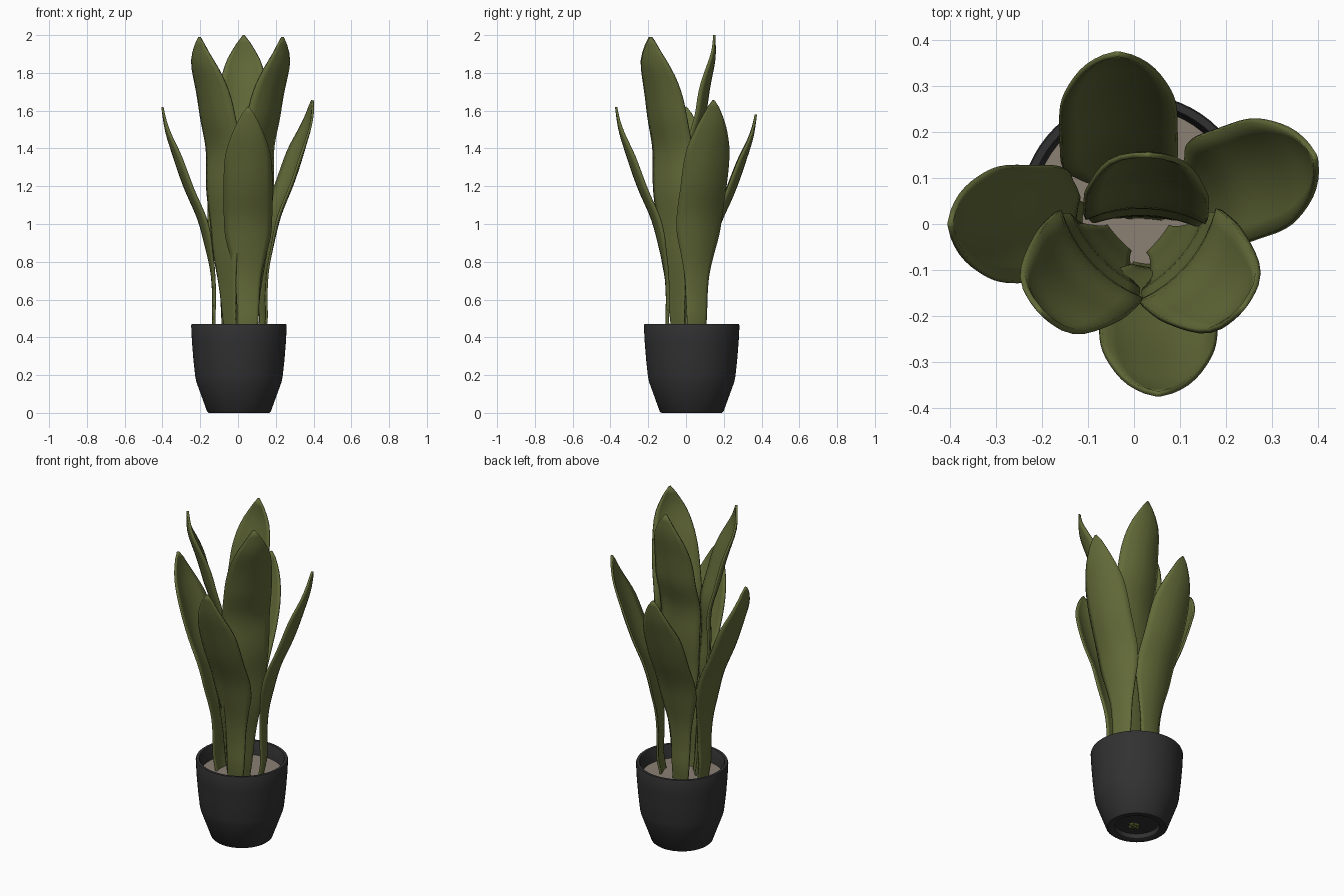
import bpy, bmesh, math
from mathutils import Vector

if "Cube" in bpy.data.objects:
    bpy.data.objects.remove(bpy.data.objects["Cube"])


def material(name, rgb):
    m = bpy.data.materials.new(name)
    m.diffuse_color = (*rgb, 1)
    m.use_nodes = True
    m.node_tree.nodes["Principled BSDF"].inputs["Base Color"].default_value = m.diffuse_color
    return m


LEAF = material("olive_leaf", (0.125, 0.145, 0.04))
POT = material("charcoal_pot", (0.031, 0.031, 0.032))
SOIL = material("pale_soil", (0.26, 0.215, 0.175))
POT_CENTRE = (0.005, 0.03)


def make_object(name, bm, mat):
    bmesh.ops.recalc_face_normals(bm, faces=bm.faces)
    me = bpy.data.meshes.new(name)
    bm.to_mesh(me)
    bm.free()
    me.materials.append(mat)
    ob = bpy.data.objects.new(name, me)
    bpy.context.collection.objects.link(ob)
    bpy.ops.object.select_all(action='DESELECT')
    ob.select_set(True)
    bpy.context.view_layer.objects.active = ob
    bpy.ops.object.shade_smooth_by_angle(angle=math.radians(40))
    return ob


def lathe(name, profile, mat, steps=64):
    bm = bmesh.new()
    vs = [bm.verts.new((r, 0, z)) for r, z in profile]
    es = [bm.edges.new(p) for p in zip(vs, vs[1:])]
    bmesh.ops.spin(bm, geom=vs + es, cent=(0, 0, 0), axis=(0, 0, 1),
                   angle=math.tau, steps=steps)
    bmesh.ops.remove_doubles(bm, verts=bm.verts, dist=1e-4)
    ob = make_object(name, bm, mat)
    ob.location = (*POT_CENTRE, 0)
    return ob


def smooth(table, x):
    """Smooth interpolation through (x, value) points."""
    n = len(table)

    def slope(i):
        a, b = table[max(i - 1, 0)], table[min(i + 1, n - 1)]
        return (b[1] - a[1]) / (b[0] - a[0])
    i = 0
    while i < n - 2 and x > table[i + 1][0]:
        i += 1
    (x0, y0), (x1, y1) = table[i], table[i + 1]
    h = x1 - x0
    t = (x - x0) / h
    return ((2*t**3 - 3*t*t + 1) * y0 + (t**3 - 2*t*t + t) * h * slope(i)
            + (3*t*t - 2*t**3) * y1 + (t**3 - t*t) * h * slope(i + 1))


# Leaf midrib curves: (height, distance out from the plant's middle)
SHORT = [(0.02, 0.02), (0.25, 0.075), (0.47, 0.10), (0.62, 0.103), (0.8, 0.118),
         (1.0, 0.175), (1.2, 0.25), (1.35, 0.31), (1.47, 0.345), (1.62, 0.37)]
TALL = [(0.02, 0.01), (0.47, 0.06), (0.8, 0.095), (1.1, 0.122), (1.4, 0.14),
        (1.6, 0.19), (1.75, 0.24), (1.87, 0.272), (2.0, 0.278)]
BACK_TALL = [(0.02, 0.0), (0.47, 0.02), (0.8, 0.025), (1.1, 0.03), (1.4, 0.05),
             (1.6, 0.10), (1.85, 0.147), (2.0, 0.15)]
# Half widths: (height, half width)
SHORT_W = [(0.02, 0.012), (0.25, 0.035), (0.47, 0.053), (0.7, 0.066), (0.82, 0.09),
           (0.95, 0.12), (1.15, 0.126), (1.35, 0.12), (1.47, 0.086), (1.59, 0.028), (1.62, 0.004)]
TALL_W = [(0.02, 0.012), (0.25, 0.03), (0.47, 0.045), (0.7, 0.066), (0.95, 0.105),
          (1.2, 0.127), (1.5, 0.134), (1.7, 0.125), (1.85, 0.094), (1.96, 0.034), (2.0, 0.004)]


def leaf(name, path, widths, heading, origin, top, curl=(2.6, 2.6), rows=48, cols=8):
    a = math.radians(heading)
    out = Vector((math.cos(a), math.sin(a), 0))
    side = Vector((-out.y, out.x, 0))
    z0, z1 = path[0][0], path[-1][0]
    bm = bmesh.new()
    grid = []
    for i in range(rows + 1):
        z = z0 + (z1 - z0) * i / rows
        r, w = smooth(path, z), max(smooth(widths, z), 0.003)
        k = min(1, z / 0.47)                      # roots gather in the pot
        base = Vector((origin[0] * k, origin[1] * k, 0))
        u = min(1, max(0, (z - 1.3) / 0.4))       # curl changes towards the tip
        c = curl[0] + (curl[1] - curl[0]) * u
        wave = 0.004 * math.sin(z * 17) * w / 0.12
        row = []
        for j in range(cols + 1):
            s = 2 * j / cols - 1
            cup = c * (s * w) ** 2                # edges curl inward
            p = base + out * (r - cup + wave) + side * (s * w)
            p.z = z * top / z1
            row.append(bm.verts.new(p))
        grid.append(row)
    for r0, r1 in zip(grid, grid[1:]):
        for j in range(cols):
            bm.faces.new((r0[j], r0[j + 1], r1[j + 1], r1[j]))
    ob = make_object(name, bm, LEAF)
    mod = ob.modifiers.new("thickness", 'SOLIDIFY')
    mod.thickness = 0.012
    mod.offset = 0


# Pot with recessed foot and open rim
lathe("pot", [(0, 0.03), (0.12, 0.03), (0.124, 0.004), (0.13, 0), (0.160, 0), (0.169, 0.008),
              (0.226, 0.165), (0.231, 0.19), (0.241, 0.28), (0.249, 0.38), (0.253, 0.462),
              (0.250, 0.47), (0.234, 0.47), (0.230, 0.463), (0.221, 0.37)], POT)
# Soil
lathe("soil", [(0, 0.39), (0.223, 0.39)], SOIL)

# Outer short leaves
leaf("front_leaf", SHORT, SHORT_W, 270, (0.053, 0.0), 1.62)
leaf("left_leaf", SHORT, SHORT_W, 180, (-0.03, 0.0), 1.62)
leaf("right_leaf", SHORT, SHORT_W, 19, (0.044, 0.025), 1.655)
leaf("back_leaf", SHORT, SHORT_W, 91, (-0.03, 0.0), 1.58)

# Inner tall leaves
leaf("tall_left_leaf", TALL, TALL_W, 223, (0.0, 0.0), 1.99, (1.6, 2.8))
leaf("tall_right_leaf", TALL, TALL_W, 320, (0.022, -0.005), 1.99, (1.6, 2.8))
leaf("tall_back_leaf", BACK_TALL, TALL_W, 88, (0.025, 0.0), 2.0, (1.6, 2.8))
